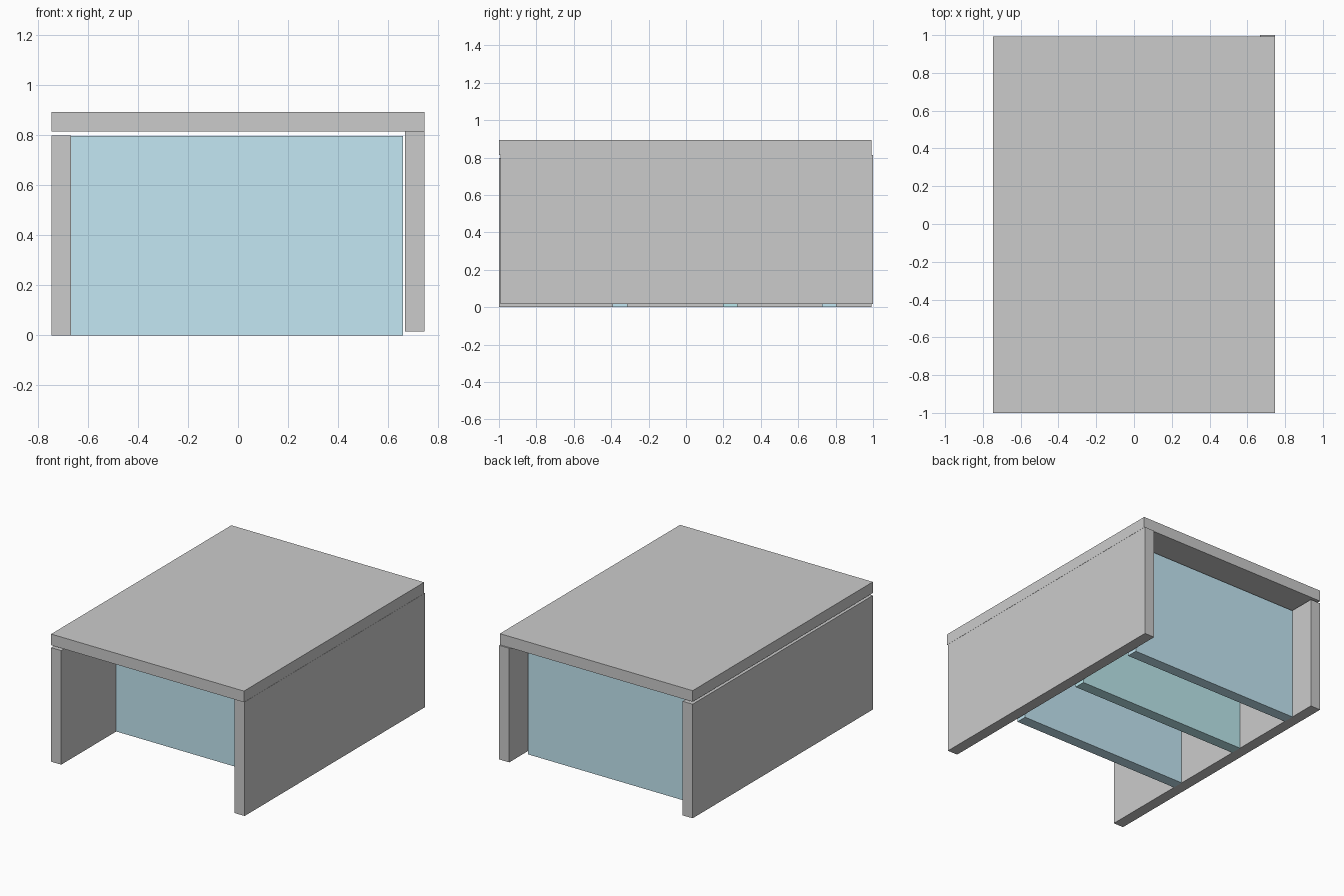
import bpy

if "Cube" in bpy.data.objects:
    bpy.data.objects.remove(bpy.data.objects["Cube"])

T = 0.078   # board thickness
L = 1.992   # board length


def board(name, lo, size, color=None):
    """Box given by its lowest corner and its size."""
    center = [a + s / 2 for a, s in zip(lo, size)]
    bpy.ops.mesh.primitive_cube_add(size=1, location=center)
    ob = bpy.context.object
    ob.name = name
    ob.scale = size
    bpy.ops.object.transform_apply(location=False, rotation=False, scale=True)
    if color:
        mat = bpy.data.materials.new(name + "_color")
        mat.diffuse_color = (*color, 1)
        mat.use_nodes = True
        mat.node_tree.nodes["Principled BSDF"].inputs["Base Color"].default_value = mat.diffuse_color
        ob.data.materials.append(mat)
    return ob


# Outer boards, the right one set slightly up and back
board("left_side", (-0.746, -1.0, 0.0), (T, L, 0.798))
board("right_side", (0.668, -0.992, 0.016), (T, L, 0.798))
board("top_board", (-0.746, -1.0, 0.815), (1.492, L, T))

# Upright dividers between the sides
blue, teal = (0.55, 0.8, 0.9), (0.5, 0.81, 0.85)
for name, y, color in (("front_divider", -0.392, blue),
                       ("middle_divider", 0.197, teal),
                       ("back_divider", 0.727, blue)):
    board(name, (-0.668, y, 0.0), (1.328, T, 0.797), color)
